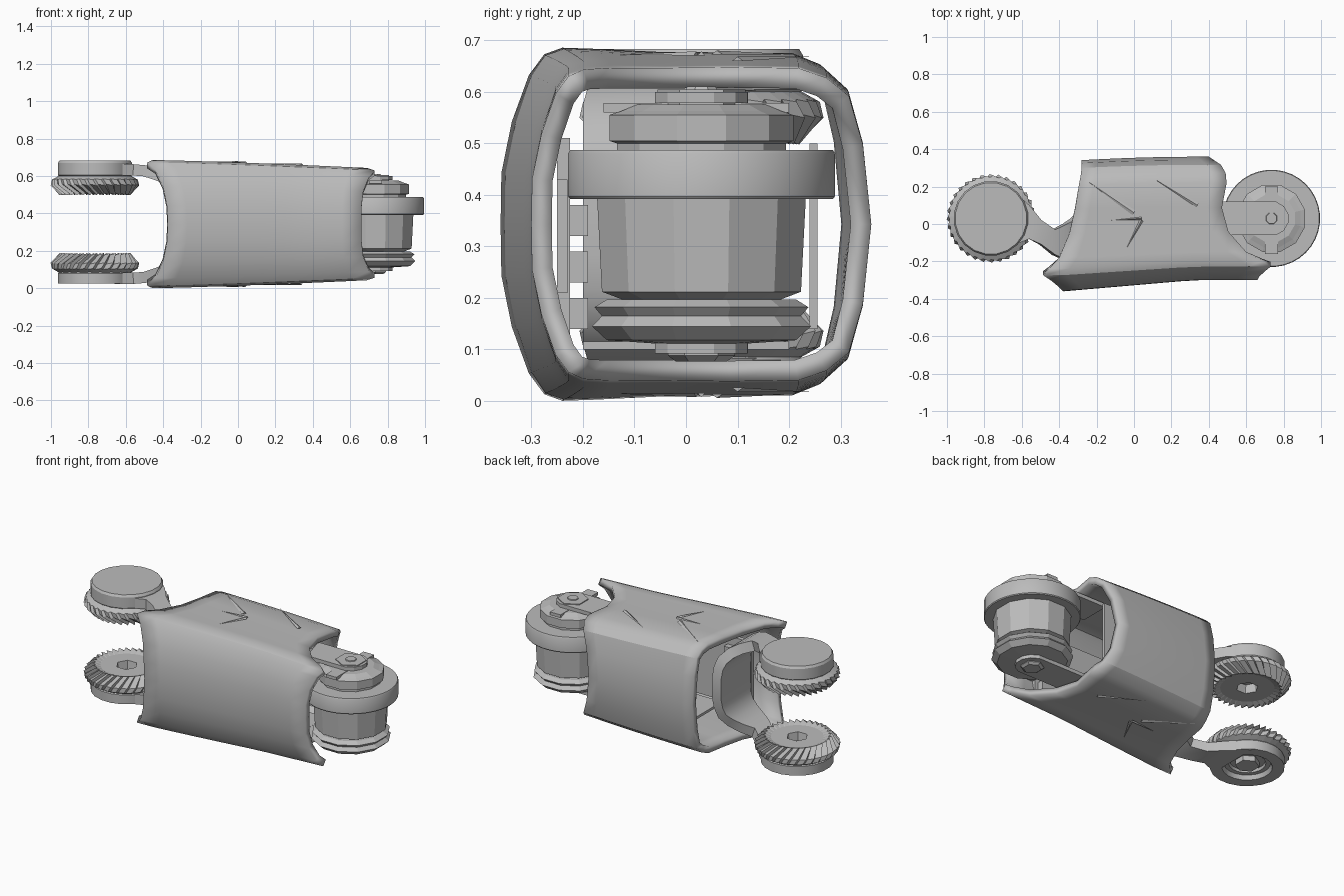
import bpy, bmesh, math
from mathutils import Vector

cube = bpy.data.objects.get("Cube")
if cube:
    bpy.data.objects.remove(cube, do_unlink=True)

grey = bpy.data.materials.new("neutral_grey")
grey.use_nodes = True
COLOUR = (0.5, 0.5, 0.5, 1)
grey.diffuse_color = COLOUR
grey.node_tree.nodes["Principled BSDF"].inputs["Base Color"].default_value = COLOUR

MID = 0.343          # height of the symmetry plane
MOTOR = (0.735, 0.03)
PIVOT = (-0.765, 0.03)


def finish(name, bm, smooth=None):
    bmesh.ops.recalc_face_normals(bm, faces=bm.faces)
    mesh = bpy.data.meshes.new(name)
    bm.to_mesh(mesh)
    bm.free()
    mesh.materials.append(grey)
    obj = bpy.data.objects.new(name, mesh)
    bpy.context.collection.objects.link(obj)
    if smooth:
        bpy.ops.object.select_all(action='DESELECT')
        obj.select_set(True)
        bpy.context.view_layer.objects.active = obj
        bpy.ops.object.shade_smooth_by_angle(angle=math.radians(smooth))
    return obj


def bridge(bm, rings):
    for a, b in zip(rings, rings[1:]):
        n = len(a)
        for i in range(n):
            j = (i + 1) % n
            bm.faces.new((a[i], a[j], b[j], b[i]))


def lathe(name, centre, profile, sides, smooth=None):
    """Stack of (radius, height) rings, capped at both ends."""
    bm = bmesh.new()
    rings = []
    for r, z in profile:
        angles = [2 * math.pi * (i + 0.5) / sides for i in range(sides)]
        rings.append([bm.verts.new((centre[0] + r * math.cos(a),
                                    centre[1] + r * math.sin(a), z)) for a in angles])
    bridge(bm, rings)
    bm.faces.new(rings[0])
    bm.faces.new(rings[-1])
    return finish(name, bm, smooth)


def box(name, x, y, z):
    bm = bmesh.new()
    bmesh.ops.create_cube(bm, size=1)
    for v in bm.verts:
        v.co = Vector(r[0] + (r[1] - r[0]) * (c + 0.5) for r, c in zip((x, y, z), v.co))
    return finish(name, bm)


# Shell: half section of (y, half height, left end x, right end x), mirrored in z
HALF = [(-0.362, 0, -0.375, 0.66), (-0.36, 0.1, -0.38, 0.66), (-0.338, 0.2, -0.4, 0.67),
        (-0.305, 0.29, -0.44, 0.7), (-0.275, 0.33, -0.485, 0.73), (-0.24, 0.343, -0.455, 0.69),
        (-0.18, 0.342, -0.4, 0.6), (-0.05, 0.337, -0.345, 0.505), (0.08, 0.337, -0.315, 0.47),
        (0.2, 0.336, -0.295, 0.495), (0.25, 0.315, -0.285, 0.49), (0.29, 0.275, -0.28, 0.465),
        (0.315, 0.17, -0.28, 0.425), (0.33, 0, -0.28, 0.4)]
section = HALF + [(y, -h, a, b) for y, h, a, b in reversed(HALF[1:-1])]
bm = bmesh.new()
rings = []
STEPS = 10
for s in range(STEPS + 1):
    ring = []
    for y, h, left, right in section:
        x = left + (right - left) * s / STEPS
        t = (x + 0.485) / 1.215
        if y < 0:
            width = 1 - 0.17 * min(1, 1.7 * max(0, t - 0.07))
        else:
            width = 1 + 0.09 * math.sin(min(1, t * 1.5) * math.pi / 2)
        ring.append(bm.verts.new((x, y * width, MID + h * (1 - 0.13 * t ** 1.3))))
    rings.append(ring)
bridge(bm, rings)
shell = finish("shell", bm, 25)
solid = shell.modifiers.new("wall", 'SOLIDIFY')
solid.thickness = 0.04
solid.offset = -1

# Fine pinched ridges on the top and bottom of the shell
RIDGES = [((-0.25, 0.23), (0, 0.06), 0.03), ((-0.12, 0.02), (0.04, 0.03), 0.015),
          ((-0.04, -0.13), (0.04, 0.02), 0.02), ((0.11, 0.24), (0.34, 0.1), 0.025)]
for n, (a, b, w) in enumerate(RIDGES):
    for side in (1, -1):
        a2, b2 = Vector(a), Vector(b)
        off = (b2 - a2).orthogonal().normalized() * w / 2
        bm = bmesh.new()
        height = [0.329 - 0.035 * max(0, p.x) for p in (a2, b2)]
        tip = bm.verts.new((*a2, MID + side * height[0]))
        one = bm.verts.new((*(b2 + off), MID + side * height[1]))
        two = bm.verts.new((*(b2 - off), MID + side * height[1]))
        top = bm.verts.new((*b2, MID + side * (height[1] + 0.008)))
        for f in ((tip, one, top), (tip, top, two), (one, two, top)):
            bm.faces.new(f)
        finish(f"ridge_{n}_{'top' if side > 0 else 'bottom'}", bm)

# Fork strap: wide bent band running from one pivot to the other inside the shell
PATH = [(-0.66, 0.29, -0.12, 0.19), (-0.56, 0.29, -0.08, 0.1), (-0.5, 0.285, -0.11, 0.02),
        (-0.43, 0.262, -0.165, -0.03), (-0.37, 0.24, -0.19, 0.0), (-0.32, 0.21, -0.2, 0.03),
        (-0.285, 0.17, -0.2, 0.06), (-0.265, 0.12, -0.2, 0.07), (-0.26, 0.06, -0.2, 0.08)]
path = [Vector(p) for p in PATH] + [Vector((p[0], -p[1], p[2], p[3])) for p in reversed(PATH)]
bm = bmesh.new()
rings = []
for i, p in enumerate(path):
    d = path[min(i + 1, len(path) - 1)] - path[max(i - 1, 0)]
    nx, nz = Vector((-d.y, d.x)).normalized() * 0.03
    rings.append([bm.verts.new((p.x + k * nx, y, MID + p.y + k * nz))
                  for k, y in ((1, p.z), (1, p.w), (-1, p.w), (-1, p.z))])
bridge(bm, rings)
bm.faces.new(rings[0])
bm.faces.new(rings[-1])
finish("fork_strap", bm, 35)


def spiral_gear(name, side):
    """Crown gear with twisted teeth and a hexagonal socket, facing the middle."""
    teeth = 32
    bm = bmesh.new()
    rings = []
    for r, h, twist, depth in ((0.19, 0.26, 0, 0), (0.225, 0.24, 0, 0.005),
                               (0.23, 0.21, 0.08, 0.007), (0.18, 0.16, 0.3, 0.01),
                               (0.145, 0.172, 0.34, 0)):
        ring = []
        for i in range(teeth * 2):
            a = math.pi * (i + (0.5 if i % 2 else 0)) / teeth + twist
            bump = depth if i % 2 else -depth
            q = r + bump
            ring.append(bm.verts.new((PIVOT[0] + q * math.cos(a), PIVOT[1] + q * math.sin(a),
                                      MID + side * (h - bump / 2))))
        rings.append(ring)
    for r, h in ((0.06, 0.172), (0.052, 0.22)):
        ring = []
        for i in range(teeth * 2):
            a = 2 * math.pi * i / (teeth * 2) + 0.34
            q = r * math.cos(math.pi / 6) / math.cos(a % (math.pi / 3) - math.pi / 6)
            ring.append(bm.verts.new((PIVOT[0] + q * math.cos(a), PIVOT[1] + q * math.sin(a),
                                      MID + side * h)))
        rings.append(ring)
    bridge(bm, rings)
    bm.faces.new(rings[0])
    bm.faces.new(rings[-1])
    finish(name, bm)


# Pivot gears and discs; the lower disc has a stepped recess with a hexagonal nut
spiral_gear("upper_gear", 1)
spiral_gear("lower_gear", -1)
lathe("upper_pivot_disc", PIVOT, [(0.18, 0.583), (0.2, 0.605), (0.2, 0.67), (0.192, 0.683)], 20, 30)
lathe("lower_pivot_disc", PIVOT, [(0.18, 0.103), (0.2, 0.08), (0.2, 0.025), (0.135, 0.025),
                                  (0.125, 0.05), (0.1, 0.05), (0.095, 0.065)], 20, 30)
lathe("lower_pivot_hexagon", PIVOT, [(0.065, 0.07), (0.065, 0.035)], 6)

# Motor stack
lathe("motor_ring", MOTOR, [(0.256, 0.392), (0.26, 0.397), (0.26, 0.48), (0.256, 0.487)], 36, 30)
lathe("motor_body", MOTOR, [(0.14, 0.19), (0.2, 0.212), (0.21, 0.4)], 12)
lathe("motor_upper_collar", MOTOR, [(0.17, 0.48), (0.17, 0.5), (0.185, 0.505), (0.185, 0.555),
                                    (0.16, 0.563), (0.13, 0.575)], 12)
lathe("motor_lower_flange", MOTOR, [(0.1, 0.112), (0.19, 0.118), (0.22, 0.145), (0.2, 0.165),
                                    (0.215, 0.182), (0.19, 0.197)], 12)
lathe("motor_top_hub", MOTOR, [(0.085, 0.57), (0.085, 0.605)], 6)
lathe("motor_top_bolt", MOTOR, [(0.035, 0.6), (0.03, 0.61)], 8)
lathe("motor_bottom_hub", MOTOR, [(0.05, 0.077), (0.065, 0.088), (0.065, 0.12)], 6)
box("motor_top_crossbar", (0.7, 0.77), (-0.16, 0.2), (0.56, 0.578))

# Arms holding the motor
for word, z in (("upper", (0.578, 0.6)), ("lower", (0.092, 0.114))):
    box(word + "_motor_arm", (0.3, 0.735), (-0.06, 0.12), z)
    lathe(word + "_motor_arm_end", MOTOR, [(0.093, z[0]), (0.093, z[1])], 12)

# Inner board with components along the front wall, and the rear plate
box("inner_board", (-0.28, 0.5), (-0.25, -0.225), (0.11, 0.51))
box("inner_board_edge", (0.45, 0.58), (-0.25, -0.23), (0.21, 0.43))
box("rear_plate", (-0.1, 0.42), (0.24, 0.255), (0.14, 0.5))
for n in range(4):
    z = 0.14 + n * 0.09
    box(f"board_component_{n}", (-0.26 + 0.03 * (n % 2), -0.12), (-0.23, -0.19), (z, z + 0.05))
    box(f"board_connector_{n}", (0.34, 0.48 - 0.03 * (n % 2)), (-0.23, -0.19), (z, z + 0.06))
box("bottom_tray", (-0.1, 0.45), (-0.2, 0.2), (0.1, 0.115))
